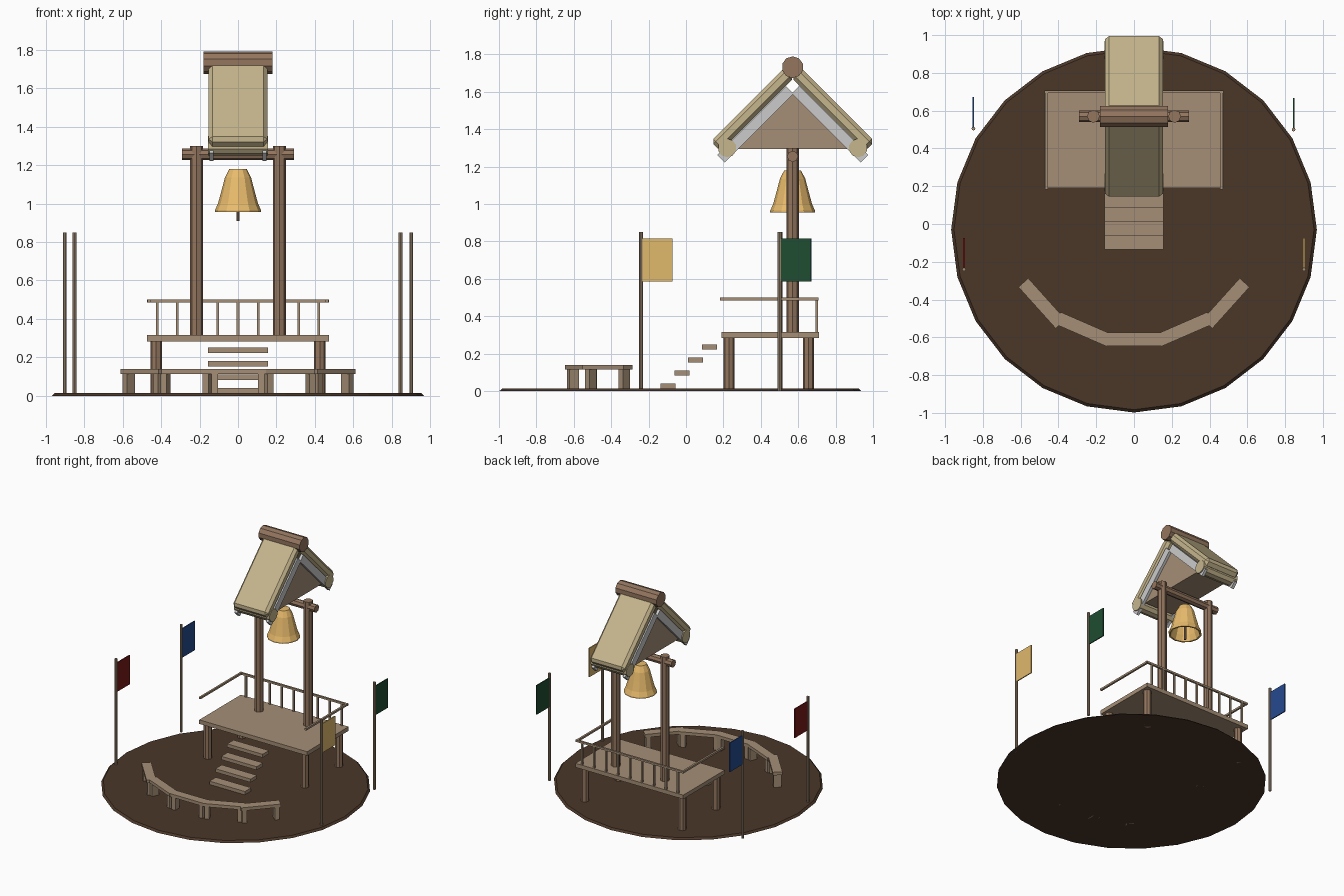
import bpy, bmesh, math
from mathutils import Matrix, Vector

if "Cube" in bpy.data.objects:
    bpy.data.objects.remove(bpy.data.objects["Cube"])


def mat(name, r, g, b):
    m = bpy.data.materials.new(name)
    m.diffuse_color = [(c / 255) ** 2.2 for c in (r, g, b)] + [1]
    m.use_nodes = True
    m.node_tree.nodes["Principled BSDF"].inputs["Base Color"].default_value = m.diffuse_color
    return m


EARTH = mat("earth", 76, 58, 45)
WOOD = mat("wood", 146, 117, 95)
PLANK = mat("plank", 163, 141, 117)
THATCH = mat("thatch", 196, 180, 140)
BRASS = mat("brass", 232, 186, 108)


def finish(bm, name, m):
    bmesh.ops.recalc_face_normals(bm, faces=bm.faces)
    me = bpy.data.meshes.new(name)
    bm.to_mesh(me)
    bm.free()
    ob = bpy.data.objects.new(name, me)
    bpy.context.collection.objects.link(ob)
    if m:
        me.materials.append(m)
    return ob


def box(name, c, size, m, rot=Matrix(), bevel=0):
    bm = bmesh.new()
    bmesh.ops.create_cube(bm, size=1, matrix=Matrix.Diagonal((*size, 1)))
    if bevel:
        bmesh.ops.bevel(bm, geom=bm.edges[:], offset=bevel, segments=1, affect='EDGES')
    bm.transform(Matrix.Translation(c) @ rot)
    return finish(bm, name, m)


def rod(name, a, b, r, m, sides=8, r2=None):
    a, b = Vector(a), Vector(b)
    bm = bmesh.new()
    bmesh.ops.create_cone(bm, cap_ends=True, segments=sides, radius1=r,
                          radius2=r if r2 is None else r2, depth=(b - a).length)
    q = (b - a).to_track_quat('Z', 'Y').to_matrix().to_4x4()
    bm.transform(Matrix.Translation((a + b) / 2) @ q)
    return finish(bm, name, m)


# round earth base
rod("ground_disc", (0, -.03, 0), (0, -.03, .014), .968, EARTH, 24, .953)

# platform with legs
box("platform", (0, .45, .3), (.945, .52, .032), PLANK)
for x in (-.425, .425):
    for y in (.23, .655):
        rod("platform_leg", (x, y, 0), (x, y, .29), .03, WOOD)

# railing: back rail with balusters, plain side rails
box("back_rail", (0, .7, .493), (.945, .015, .015), PLANK)
for x in (-.463, .463):
    box("side_rail", (x, .443, .493), (.015, .52, .015), PLANK)
for i in range(-4, 5):
    box("baluster", (i * .105, .7, .4), (.013, .013, .175), PLANK)

# floating steps
for i in range(4):
    box("step", (0, -.096 + i * .074, .027 + i * .07), (.31, .08, .027), PLANK)

# curved row of benches
for x, y, a in ((0, -.61, 0), (.267, -.557, 23.5), (.487, -.42, 48)):
    for s in ((1, -1) if x else (1,)):
        rot = Matrix.Rotation(math.radians(a * s), 4, 'Z')
        c = Vector((x * s, y, 0))
        box("bench_seat", c + Vector((0, 0, .127)), (.295, .07, .025), PLANK, rot)
        for k in (-.12, .12):
            box("bench_leg", c + rot @ Vector((k, 0, .059)), (.034, .055, .118), PLANK, rot)

# bell frame
for x in (-.215, .215):
    rod("bell_post", (x, .57, .31), (x, .57, 1.3), .034, WOOD)
rod("crossbar", (-.29, .57, 1.255), (.29, .57, 1.255), .03, WOOD)

# open bell, turned from a closed wall profile
prof = [(0, 1.18), (.045, 1.18), (.068, 1.135), (.085, 1.07), (.104, 1.0), (.12, .965), (.12, .955),
        (.108, .955), (.09, 1.0), (.072, 1.07), (.055, 1.13), (.035, 1.165), (0, 1.165)]
bm = bmesh.new()
vs = [bm.verts.new((r, 0, z)) for r, z in prof]
es = [bm.edges.new(p) for p in zip(vs, vs[1:])]
bmesh.ops.spin(bm, geom=vs + es, cent=(0, 0, 0), axis=(0, 0, 1), angle=math.tau, steps=12)
bmesh.ops.remove_doubles(bm, verts=bm.verts, dist=.0005)
bm.transform(Matrix.Translation((0, .57, 0)))
finish(bm, "bell", BRASS)
rod("clapper", (0, .57, .91), (0, .57, 1.17), .009, WOOD)

# roof: s = -1 is the front slope, s = 1 the back slope
h = math.sqrt(.5)


def slope_box(name, s, x, apex, u0, u1, thick, width, m, bevel=0):
    """Box under a 45 degree line from the apex, between distances u0 and u1."""
    u = (u0 + u1) / 2
    c = (x, .57 + s * (u - thick / 2) * h, apex - (u + thick / 2) * h)
    rot = Matrix.Rotation(-s * math.pi / 4, 4, 'X')
    return box(name, c, (width, u1 - u0, thick), m, rot, bevel)


for s in (-1, 1):
    slope_box("roof_panel", s, 0, 1.773, .06, .62, .074, .305, THATCH, .02)
    for x in (-.138, .138):
        slope_box("barge_board", s, x, 1.666, .05, .571, .057, .022, None)
    rod("eave_roll", (-.157, .57 + s * .35, 1.3), (.157, .57 + s * .35, 1.3), .05, THATCH, 10)
rod("ridge_log", (-.18, .57, 1.732), (.18, .57, 1.732), .058, WOOD, 10)

# triangular gable block under the roof
bm = bmesh.new()
f = bm.faces.new([bm.verts.new((-.128, y, z)) for y, z in ((.278, 1.294), (.862, 1.294), (.57, 1.586))])
ext = bmesh.ops.extrude_face_region(bm, geom=[f])
bmesh.ops.translate(bm, vec=(.256, 0, 0),
                    verts=[v for v in ext["geom"] if isinstance(v, bmesh.types.BMVert)])
finish(bm, "gable", PLANK)

# four flags on poles
for n, x, y, col in (("blue", -.85, .505, (42, 76, 142)), ("green", .845, .5, (36, 78, 53)),
                     ("red", -.9, -.24, (120, 32, 30)), ("yellow", .9, -.24, (224, 184, 108))):
    rod(n + "_flag_pole", (x, y, 0), (x, y, .85), .01, PLANK)
    box(n + "_flag", (x, y + .086, .7), (.008, .162, .23), mat(n, *col))
